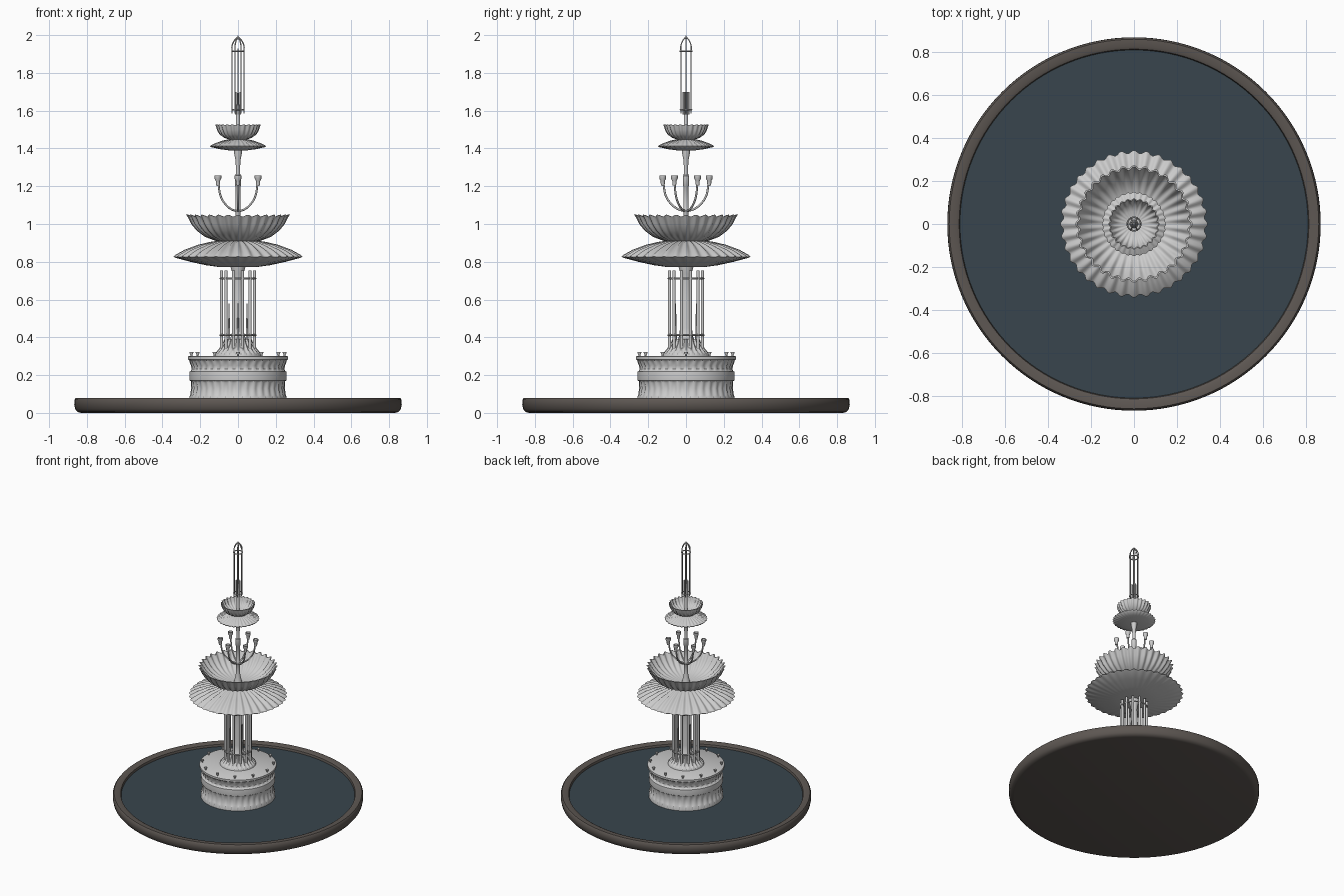
import bpy, bmesh
from math import sin, cos, pi, radians
from mathutils import Vector


def finish(name, bm, mat=None, angle=40):
    bmesh.ops.remove_doubles(bm, verts=bm.verts, dist=1e-5)
    bmesh.ops.recalc_face_normals(bm, faces=bm.faces)
    me = bpy.data.meshes.new(name)
    bm.to_mesh(me)
    bm.free()
    ob = bpy.data.objects.new(name, me)
    bpy.context.collection.objects.link(ob)
    if mat:
        me.materials.append(mat)
    bpy.ops.object.select_all(action='DESELECT')
    bpy.context.view_layer.objects.active = ob
    ob.select_set(True)
    bpy.ops.object.shade_smooth_by_angle(angle=radians(angle))
    return ob


def add_lathe(bm, profile, segs=32, pleats=0, at=(0, 0)):
    """Revolve (r, z[, radial wave, vertical wave]) points; r = 0 closes the end."""
    rings = []
    for p in profile:
        r, z, ar, az = (tuple(p) + (0, 0))[:4]
        if r == 0:
            rings.append([bm.verts.new((at[0], at[1], z))] * segs)
            continue
        ring = []
        for i in range(segs):
            t = 2 * pi * i / segs
            w = cos(pleats * t)
            ring.append(bm.verts.new((at[0] + (r + ar * w) * cos(t),
                                      at[1] + (r + ar * w) * sin(t), z + az * w)))
        rings.append(ring)
    for a, b in zip(rings, rings[1:]):
        for i in range(segs):
            j = (i + 1) % segs
            f = list(dict.fromkeys((a[i], a[j], b[j], b[i])))
            bm.faces.new(f)


def lathe(name, profile, segs=64, pleats=0, mat=None, angle=40):
    bm = bmesh.new()
    add_lathe(bm, profile, segs, pleats)
    return finish(name, bm, mat, angle)


def circle(n, r, offset=0.0):
    return [(r * cos(radians(offset) + 2 * pi * k / n),
             r * sin(radians(offset) + 2 * pi * k / n)) for k in range(n)]


def lathe_ring(name, profile, n, r, offset=0, segs=12):
    """A ring of n small turned parts."""
    bm = bmesh.new()
    for c in circle(n, r, offset):
        add_lathe(bm, profile, segs, at=c)
    return finish(name, bm)


def tubes(name, path, n, radius, offset=0):
    """n bent tubes around the axis; path holds (r, z) points."""
    cu = bpy.data.curves.new(name, 'CURVE')
    cu.dimensions = '3D'
    cu.bevel_depth, cu.bevel_resolution, cu.resolution_u = radius, 2, 8
    cu.use_fill_caps = True
    for d in circle(n, 1, offset):
        sp = cu.splines.new('BEZIER')
        sp.bezier_points.add(len(path) - 1)
        for bp, (r, z) in zip(sp.bezier_points, path):
            bp.co = (d[0] * r, d[1] * r, z)
            bp.handle_left_type = bp.handle_right_type = 'AUTO'
    ob = bpy.data.objects.new(name, cu)
    bpy.context.collection.objects.link(ob)


def hoop(name, r, z, minor):
    lathe(name, [(r + minor * cos(k * pi / 4), z + minor * sin(k * pi / 4))
                 for k in range(9)], 48)


def rod(r, z0, z1):
    return [(0, z0), (r, z0), (r, z1), (0, z1)]


def material(name, rgb):
    m = bpy.data.materials.new(name)
    m.diffuse_color = (*rgb, 1)
    return m


stone = material("dark_stone", (0.11, 0.095, 0.085))
water = material("water", (0.04, 0.06, 0.075))

# Pool and water
lathe("pool_basin", [(0, 0), (.83, 0), (.85, .005), (.862, .02), (.867, .045), (.866, .07),
                     (.858, .08), (.825, .08), (.812, .074), (.808, .06), (.808, .04), (0, .04)],
      128, mat=stone)
lathe("water_surface", [(0, .058), (.81, .058)], 128, mat=water)

# Round pedestal with fluted bands
lathe("pedestal", [(0, .05), (.258, .05), (.257, .085), (.25, .095, .003), (.244, .13, .004),
                   (.247, .16, .003), (.25, .168), (.256, .172), (.258, .195), (.256, .218),
                   (.25, .222), (.243, .232, .003), (.245, .25, .004), (.255, .272, .003),
                   (.258, .278), (.266, .283), (.266, .298), (.26, .302), (0, .302)],
      216, 36)

# Small nozzles on the pedestal edge
lathe_ring("edge_nozzles", [(0, .30), (.005, .30), (.005, .308), (.011, .318), (.011, .322),
                            (0, .318)], 12, .247)

# Fluted skirt and central column
lathe("fluted_skirt", [(.125, .30), (.122, .312), (.115, .318, .004), (.095, .34, .005),
                       (.078, .365, .005), (.068, .39, .004), (0, .392)], 144, 24)
lathe("central_column", [(.05, .38), (.034, .41), (.03, .45), (.026, .6), (.022, .70),
                         (.027, .735), (.038, .765), (.04, .79), (0, .79)], 32)

# Ring of posts with hoops and water jets
lathe_ring("posts", rod(.0085, .34, .755), 12, .09, 15)
hoop("lower_hoop", .095, .412, .0045)
hoop("upper_hoop", .093, .712, .0045)
lathe_ring("inner_jets", [(0, .37), (.007, .37), (.006, .42), (.002, .58), (0, .58)], 6, .055, 30)

# Large saucer and bowl
lathe("large_saucer", [(0, .772), (.10, .772), (.17, .782, .001), (.25, .80, .003),
                       (.325, .82, .006, .001), (.335, .826, .007, .001),
                       (.327, .833, .007, .002), (.28, .858, .004, .005), (.21, .885, .002, .005),
                       (.14, .904, 0, .003), (.09, .912), (0, .912)], 288, 36, angle=50)
lathe("large_bowl", [(0, .905), (.08, .905), (.12, .912, .002), (.17, .932, .005),
                     (.212, .965, .007), (.24, 1.0, .008), (.256, 1.03, .008, .003),
                     (.266, 1.044, .008, .005), (.258, 1.044, .008, .005), (.246, 1.025, .008, .003),
                     (.23, 1.0, .008), (.20, .968, .007), (.16, .942, .005), (.10, .925, .002),
                     (0, .92)], 256, 32, angle=50)

# Stem with collar
lathe("upper_stem", [(.03, .92), (.02, .96), (.013, 1.0), (.013, 1.06), (.018, 1.07), (.013, 1.08),
                     (.013, 1.20), (.017, 1.205), (.017, 1.255), (.012, 1.26), (.011, 1.30),
                     (.014, 1.34), (.021, 1.375), (.021, 1.40), (0, 1.40)], 32)

# Six curved arms with cups
tubes("curved_arms", [(.0, 1.068), (.04, 1.078), (.08, 1.108), (.107, 1.15), (.119, 1.21)],
      6, .0055, 30)
lathe_ring("arm_cups", [(0, 1.205), (.009, 1.205), (.011, 1.215), (.011, 1.228), (.018, 1.24),
                        (.018, 1.256), (.013, 1.256), (.008, 1.24), (0, 1.24)], 6, .123, 30, 16)

# Small saucer and bowl
lathe("small_saucer", [(0, 1.39), (.05, 1.39), (.10, 1.397, .001), (.143, 1.408, .003),
                       (.146, 1.413, .003), (.12, 1.426, .001, .002), (.08, 1.44, 0, .002),
                       (.05, 1.448), (0, 1.448)], 192, 32, angle=50)
lathe("small_bowl", [(0, 1.447), (.045, 1.447), (.07, 1.456, .002), (.095, 1.475, .004),
                     (.108, 1.50, .004), (.116, 1.525, .004, .002), (.111, 1.525, .004, .002),
                     (.102, 1.50, .004), (.09, 1.48, .004), (.06, 1.462, .002), (0, 1.458)],
      192, 24, angle=50)

# Spire: core, wire cage and crown
lathe("spire_core", [(.02, 1.455), (.012, 1.49), (.01, 1.60), (.006, 1.64), (.003, 1.72),
                     (.0025, 1.93), (0, 1.93)], 24)
lathe_ring("spire_jets", rod(.0035, 1.58, 1.70), 6, .014, 30, 8)
tubes("spire_cage", [(.031, 1.585), (.031, 1.75), (.031, 1.91)], 6, .0032)
hoop("cage_lower_hoop", .031, 1.605, .003)
hoop("cage_upper_hoop", .031, 1.915, .004)
tubes("crown_wires", [(.031, 1.915), (.032, 1.94), (.02, 1.97), (.004, 1.988)], 6, .0032)
lathe("finial", [(0, 1.975), (.006, 1.98), (.006, 1.99), (0, 2.0)], 16)
